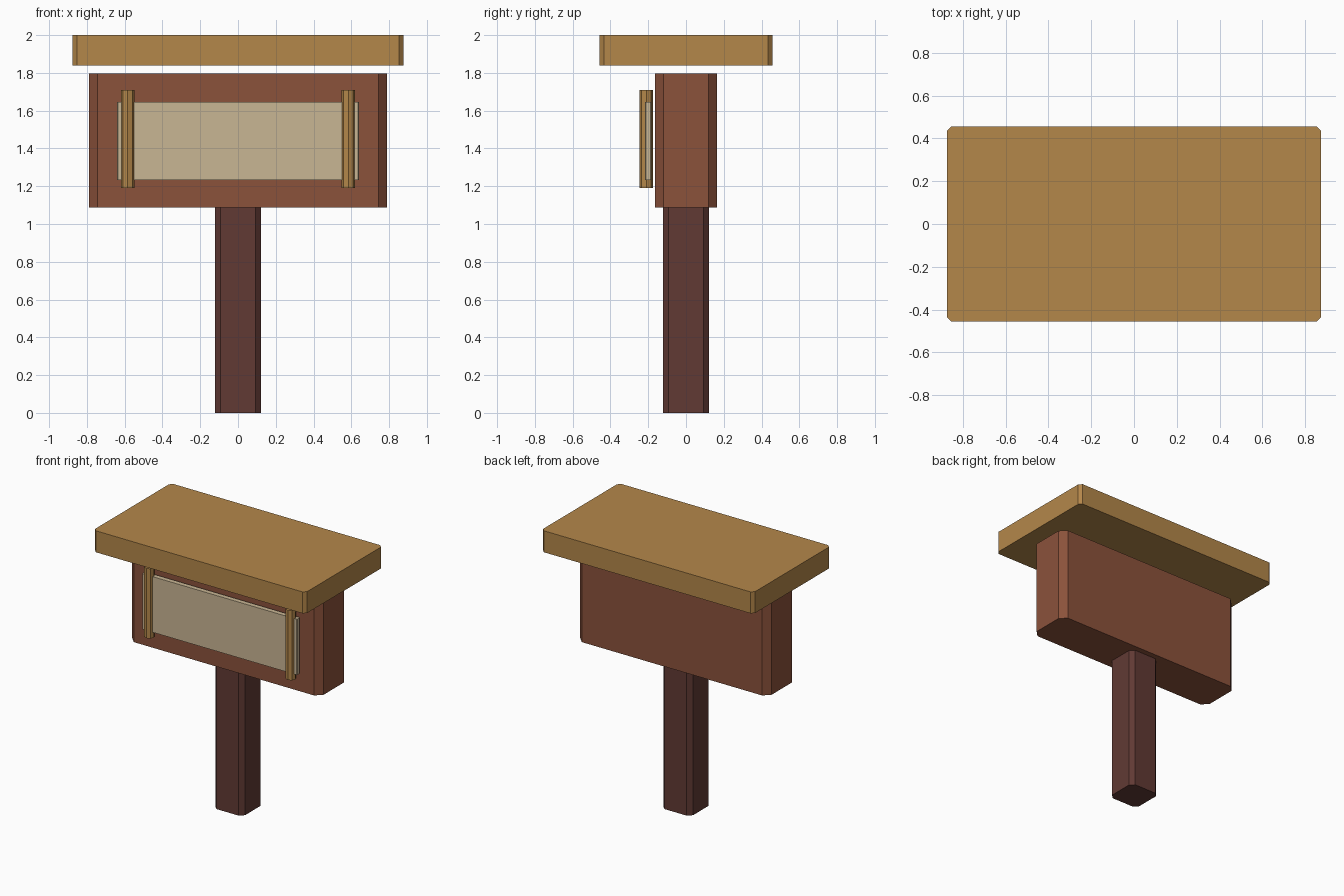
import bpy, bmesh, math

if "Cube" in bpy.data.objects:
    bpy.data.objects.remove(bpy.data.objects["Cube"])


def material(name, rgb):
    # sRGB 0-255 to linear
    lin = [((c / 255 + 0.055) / 1.055) ** 2.4 for c in rgb]
    m = bpy.data.materials.new(name)
    m.diffuse_color = (*lin, 1)
    m.use_nodes = True
    m.node_tree.nodes["Principled BSDF"].inputs["Base Color"].default_value = m.diffuse_color
    return m


def prism(name, outline, z0, z1, mat):
    # Vertical prism from a counter-clockwise xy outline
    bm = bmesh.new()
    low = [bm.verts.new((x, y, z0)) for x, y in outline]
    top = [bm.verts.new((x, y, z1)) for x, y in outline]
    bm.faces.new(low[::-1])
    bm.faces.new(top)
    n = len(outline)
    for i in range(n):
        j = (i + 1) % n
        bm.faces.new((low[i], low[j], top[j], top[i]))
    me = bpy.data.meshes.new(name)
    bm.to_mesh(me)
    bm.free()
    me.materials.append(mat)
    ob = bpy.data.objects.new(name, me)
    bpy.context.collection.objects.link(ob)
    return ob


def cut_box(hx, hy, c, cy=0):
    # Rectangle with its four corners cut at 45 degrees
    return [(x, y + cy) for x, y in (
        (hx, -hy + c), (hx, hy - c), (hx - c, hy), (-hx + c, hy),
        (-hx, hy - c), (-hx, -hy + c), (-hx + c, -hy), (hx - c, -hy))]


def octagon(cx, cy, r):
    return [(cx + r * math.cos(k * math.pi / 4), cy + r * math.sin(k * math.pi / 4))
            for k in range(8)]


ochre = material("ochre wood", (180, 135, 74))
brown = material("red brown wood", (139, 82, 59))
dark = material("dark brown wood", (97, 58, 52))
cream = material("cream paper", (201, 182, 148))

# Post, board and flat roof
prism("post", cut_box(0.123, 0.123, 0.031), 0, 1.09, dark)
prism("board", cut_box(0.79, 0.165, 0.046), 1.087, 1.796, brown)
prism("roof", cut_box(0.875, 0.457, 0.022), 1.84, 2.0, ochre)

# Notice panel with a rod at each end
prism("notice_panel", cut_box(0.64, 0.018, 0.005, -0.2), 1.232, 1.647, cream)
for side, s in (("left", -1), ("right", 1)):
    prism(side + "_rod", octagon(s * 0.584, -0.21, 0.036), 1.19, 1.71, ochre)
